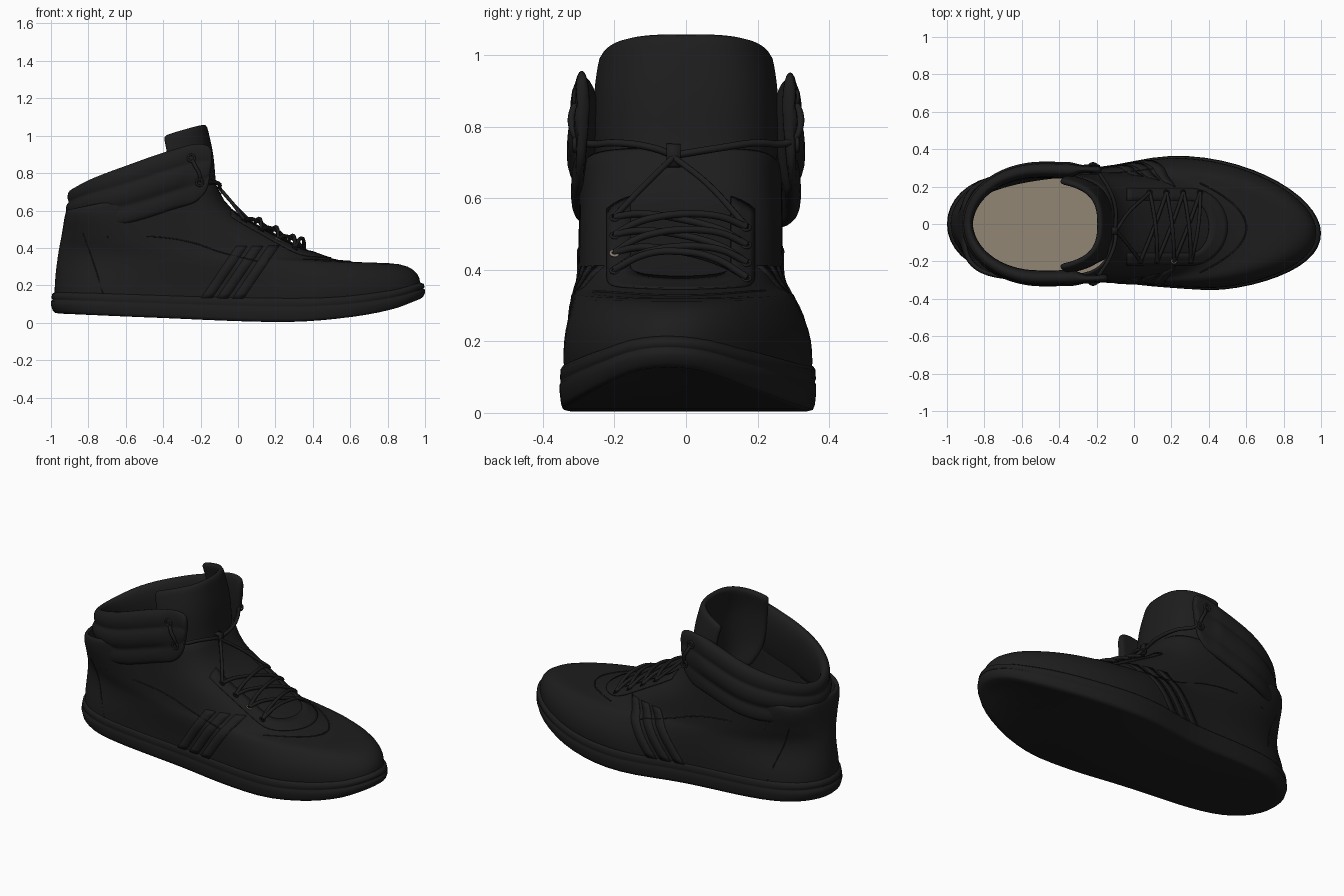
import bpy, bmesh, math
from mathutils import Vector
from mathutils.bvhtree import BVHTree

cube = bpy.data.objects.get("Cube")
if cube:
    bpy.data.objects.remove(cube)


def material(name, rgb):
    m = bpy.data.materials.new(name)
    m.use_nodes = True
    m.diffuse_color = (*rgb, 1)
    m.node_tree.nodes["Principled BSDF"].inputs["Base Color"].default_value = (*rgb, 1)
    return m


BLACK = material("black_leather", (0.0125, 0.0125, 0.0125))
TAN = material("tan_insole", (0.285, 0.24, 0.175))


def mix(a, b, t):
    return a + (b - a) * t


def curve(table, x):
    """Smooth interpolation through (x, value) pairs."""
    n = len(table)
    i = max(0, min(n - 2, sum(1 for p in table if p[0] <= x) - 1))
    slope = lambda k: ((table[min(k + 1, n - 1)][1] - table[max(k - 1, 0)][1])
                       / (table[min(k + 1, n - 1)][0] - table[max(k - 1, 0)][0]))
    (x0, y0), (x1, y1) = table[i], table[i + 1]
    h, t = x1 - x0, (x - x0) / (x1 - x0)
    return (y0 * (2*t**3 - 3*t*t + 1) + slope(i) * h * (t**3 - 2*t*t + t)
            + y1 * (3*t*t - 2*t**3) + slope(i + 1) * h * (t**3 - t*t))


def loft(name, rings, closed=True, mat=BLACK, caps=(), subsurf=0, thick=0):
    """Skin rows of points; caps are filled by bridging mirrored points."""
    bm = bmesh.new()
    rows = [[bm.verts.new(p) for p in r] for r in rings]
    n = len(rows[0])
    for a, b in zip(rows, rows[1:]):
        for i in range(n if closed else n - 1):
            j = (i + 1) % n
            bm.faces.new((a[i], a[j], b[j], b[i]))
    for c in caps:
        r = rows[c]
        for i in range(n // 2):
            quad = [r[i], r[i + 1], r[(n - i - 1) % n], r[(n - i) % n]]
            bm.faces.new(list(dict.fromkeys(quad)))
    bmesh.ops.recalc_face_normals(bm, faces=bm.faces)
    for f in bm.faces:
        f.smooth = True
    me = bpy.data.meshes.new(name)
    bm.to_mesh(me)
    bm.free()
    me.materials.append(mat)
    ob = bpy.data.objects.new(name, me)
    bpy.context.collection.objects.link(ob)
    if thick:
        s = ob.modifiers.new("thickness", "SOLIDIFY")
        s.thickness, s.offset = abs(thick), -1 if thick > 0 else 0
    if subsurf:
        s = ob.modifiers.new("smooth", "SUBSURF")
        s.levels = s.render_levels = subsurf
    return ob


def tube(name, pts, radius, mat=BLACK, cyclic=False):
    cu = bpy.data.curves.new(name, "CURVE")
    cu.dimensions, cu.bevel_depth, cu.bevel_resolution = "3D", radius, 2
    cu.resolution_u, cu.use_fill_caps = 6, True
    sp = cu.splines.new("BEZIER")
    sp.bezier_points.add(len(pts) - 1)
    for b, p in zip(sp.bezier_points, pts):
        b.co = p
        b.handle_left_type = b.handle_right_type = "AUTO"
    sp.use_cyclic_u = cyclic
    cu.materials.append(mat)
    bpy.context.collection.objects.link(bpy.data.objects.new(name, cu))


# Plan outline of the foot
N = 64
ANGLES = [2 * math.pi * i / N for i in range(N)]
LEFT = [(-1, .47), (-.6, .35), (-.2, .31), (.2, .372), (.5, .39), (1, .39)]
RIGHT = [(-1, .47), (-.6, .35), (-.2, .31), (.2, .348), (.5, .395), (1, .41)]


def outline(a):
    x = math.cos(a)
    y = math.sin(a) * curve(LEFT if math.sin(a) > 0 else RIGHT, x)
    return x, y - .05 * max(0, x) ** 3


# Sole with a groove along the sidewall
BOTTOM = [(-1, .048), (-.5, .028), (.25, .004), (.6, .025), (.85, .07), (1, .125)]
TOP = [(-1, .165), (0, .135), (.5, .135), (.85, .175), (1, .215)]
SIDEWALL = [(.93, 0), (.975, .03), (.99, .15), (1, .4), (1, .58), (.992, .63),
            (.992, .67), (.998, .71), (.993, .92), (.975, 1)]
rings = []
for s, f in SIDEWALL:
    row = [outline(a) for a in ANGLES]
    rings.append([(x * s, y * s, mix(curve(BOTTOM, x), curve(TOP, x), f)) for x, y in row])
loft("sole", rings, caps=(0, -1))

# Upper: rings tilt up from the toe to the ankle
# back x, back z, front x, front z, half width, squareness, roundness blend
UPPER = [(-.975, .08, .96, .12, .33, 2, 0), (-.984, .15, .98, .185, .33, 2, 0),
         (-.98, .22, .975, .24, .32, 2, .15), (-.975, .28, .945, .285, .312, 2, .5),
         (-.968, .33, .875, .317, .305, 2.1, .75), (-.961, .38, .74, .322, .297, 2.2, .9),
         (-.953, .42, .56, .322, .291, 2.4, 1), (-.945, .46, .39, .375, .287, 2.7, 1),
         (-.938, .5, .21, .475, .285, 2.9, 1), (-.932, .54, .01, .565, .285, 3.2, 1),
         (-.925, .58, -.085, .655, .285, 3.4, 1), (-.915, .61, -.115, .75, .285, 3.4, 1)]
rings = []
for xb, zb, xf, zf, w, n, k in UPPER:
    row = []
    for a in ANGLES:
        c, s = math.cos(a), math.sin(a)
        t = (math.copysign(abs(c) ** (2 / n), c) + 1) / 2
        y = mix(outline(a)[1] * .975, math.copysign(w * abs(s) ** (2 / n), s) - .015, k)
        row.append((mix(xb, xf, t), y, mix(zb, zf, t)))
    rings.append(row)
upper = loft("upper", rings, subsurf=1, thick=.025)
bpy.context.view_layer.update()
surface = BVHTree.FromObject(upper, bpy.context.evaluated_depsgraph_get())


def on_side(x, z, side, lift=.0):
    hit = surface.ray_cast(Vector((x, side, z)), Vector((0, -side, 0)))
    return hit[0] + hit[1] * lift if hit[0] else Vector((x, side * .29, z))


def on_top(x, y, lift=.0):
    hit = surface.ray_cast(Vector((x, y, 2)), Vector((0, 0, -1)))
    return hit[0] + hit[1] * lift if hit[0] else Vector((x, y, .5))


# Insole inside the ankle
loft("insole", [[(-.41 + r * .5 * math.cos(a), r * .272 * math.sin(a), .19) for a in ANGLES]
                for r in (.5, 1)], mat=TAN, caps=(0,))

# Padded collar wrapped around the heel, thinning to flat flaps at the front
PAD = [(-.03, -.02), (.0, 0), (.012, .05), (.016, .22), (.002, .3), (.02, .36), (.028, .5),
       (.02, .62), (.006, .67), (.018, .73), (.016, .9), (-.005, .985), (-.03, .99),
       (-.05, .93), (-.065, .7), (-.05, .3), (-.03, -.02)]
COLLAR_TOP = [(-.9, .715), (-.8, .77), (-.6, .845), (-.35, .93), (-.2, .965), (-.1, .95)]
COLLAR_LOW = [(-.9, .5), (-.6, .53), (-.3, .62), (-.1, .68)]
M = 80
rings = []
for i in range(M + 1):
    v = 2 * i / M - 1
    if abs(v) > .65:
        side = math.copysign(1, v)
        e = (abs(v) - .65) / .35
        reach = .3 if side > 0 else .335
        base, normal = Vector((-.49 + reach * e, side * (.308 - .01 * e * e), 0)), Vector((0, side, 0))
    else:
        a = math.pi - v / .65 * math.pi / 2
        base = Vector((-.49 + .405 * math.cos(a), .308 * math.sin(a), 0))
        normal = Vector((math.cos(a) * .3, math.sin(a) * .4, 0)).normalized()
    flap = max(0, min(1, (abs(v) - .83) / .06))
    end = max(0, abs(v) - .9) / .1
    low, top = curve(COLLAR_LOW, base.x), curve(COLLAR_TOP, base.x)
    low, top = low + .06 * end ** 2, top - .03 * end ** 3
    row = []
    for o, h in PAD:
        o *= (1 if o > 0 else mix(.55, 1, min(1, abs(v) * 1.6))) * (1 - .5 * flap)
        p = base + normal * o
        row.append((p.x + .025 * end * h, p.y, mix(low, top, h)))
    rings.append(row)
collar = loft("collar", rings, closed=False, subsurf=1)
bm = bmesh.new()
bm.from_mesh(collar.data)
bmesh.ops.remove_doubles(bm, verts=bm.verts, dist=.0005)
bmesh.ops.holes_fill(bm, edges=[e for e in bm.edges if e.is_boundary])
bm.to_mesh(collar.data)
bm.free()

# Tongue, curved across and standing above the collar
FRONT = [(.56, -.06), (.66, -.115), (.75, -.135), (.9, -.15), (1.06, -.185)]
rings = []
for j in range(13):
    row = []
    for i in range(25):
        v = i / 12 - 1
        z = mix(.56, 1.06 - .06 * abs(v) ** 3, j / 12)
        width = curve([(.56, .2), (.7, .24), (.9, .243), (1.06, .215)], z)
        row.append((curve(FRONT, z) - .23 * abs(v) ** 2.6, width * math.sin(v * 1.4) / math.sin(1.4), z))
    rings.append(row)
loft("tongue", rings, closed=False, thick=-.035, subsurf=1)

# Tongue loop tab
loft("lace_loop", [[(x, y, z) for y in (-.055, -.015)]
                   for x, z in ((-.125, .685), (-.09, .69), (-.09, .745), (-.13, .75))],
     closed=False, thick=-.008)


# Thin overlay panels
def strip(name, rows):
    loft(name, rows, closed=False, thick=-.005)


for side, label in ((1, "left"), (-1, "right")):
    for k in range(3):
        rows = []
        for j in range(11):
            z = mix(.13, .41, j / 10)
            x = -.2 + .085 * k + .19 * (j / 10)
            rows.append([on_side(x + d, z, side, .001) for d in (0, .03, .06)])
        strip(f"{label}_stripe_{k + 1}", rows)
    # Seams on the heel and quarter
    tube(f"{label}_heel_seam", [on_side(x, z, side) for x, z in
         ((-.72, .15), (-.75, .25), (-.79, .37), (-.83, .48))], .003)
    tube(f"{label}_quarter_seam", [on_side(x, z, side) for x, z in
         ((-.7, .46), (-.45, .46), (-.25, .43), (-.1, .38), (.1, .33))], .003)

rows = []
for i in range(41):
    a = mix(-math.pi / 2, math.pi / 2, (i - 10) / 20)
    if i < 10 or i > 30:
        side = -1 if i < 10 else 1
        d = (10 - i if i < 10 else i - 30) / 10
        rows.append([on_top(.3 - .34 * d, side * y - .015, .002) for y in (.14, .165, .19, .205)])
    else:
        rows.append([on_top(.3 + r * math.cos(a), q * math.sin(a) - .015, .002)
                     for r, q in ((.1, .14), (.14, .165), (.18, .19), (.2, .205))])
strip("eyestay", rows)

# Vamp seam
tube("vamp_seam", [on_top(.6 - .25 * (i / 6) ** 2, -.02 + .04 * i) for i in range(-6, 7)], .004)

# Eyelets and crossed laces, the left row set further forward
STEPS = [.3, .21, .12, .03]
ROW = {1: (.05, .165), -1: (0, -.195)}
for side, label in ((1, "left"), (-1, "right")):
    (near_x, near_y), (far_x, far_y) = ROW[side], ROW[-side]
    for k, x in enumerate(STEPS):
        p = on_top(x + near_x, near_y, .008)
        bare = side < 0 and k == 1
        tube(f"{label}_eyelet_{k + 1}", [p + Vector((.012 * math.cos(t), .012 * math.sin(t),
             -.007 * math.cos(t))) for t in (0, 1.57, 3.14, 4.71)], .004, TAN if bare else BLACK, True)
    for k, (xa, xb) in enumerate(zip(STEPS, STEPS[1:])):
        pts = []
        for i in range(7):
            t = i / 6
            lift = .01 + (.016 + .008 * side) * math.sin(math.pi * t)
            pts.append(on_top(mix(xa + far_x, xb + near_x, t), mix(far_y, near_y, t), lift))
        tube(f"{label}_lace_{k + 1}", pts, .01)
    # Upper laces to the loop and the ankle flaps
    tube(f"{label}_rising_lace", [on_top(STEPS[-1] + near_x, near_y, .012),
         (-.035, mix(near_y, -.035, .55), .645), (-.095, -.035, .715)], .009)
    tube(f"{label}_ankle_lace", [(-.1, -.035, .72), (-.1, side * .09, .74), (-.14, side * .2, .755),
         (-.185, side * .27, .752), (-.2, side * .3, .76)], .01)
    tube(f"{label}_flap_lace", [(-.205, side * .295, .75), (-.205, side * .316, .79),
         (-.23, side * .318, .84), (-.25, side * .295, .88)], .01)
    for k, (x, z) in enumerate(((-.205, .75), (-.25, .88))):
        tube(f"{label}_flap_eyelet_{k + 1}", [(x + .018 * math.cos(t), side * .311,
             z + .018 * math.sin(t)) for t in (0, 1.57, 3.14, 4.71)], .006, BLACK, True)

# Bottom lace bar
tube("lace_bar", [on_top(mix(.3, .35, t), mix(-.195, .165, t), .012 + .03 * math.sin(math.pi * t))
                  for t in (0, .25, .5, .75, 1)], .01)
